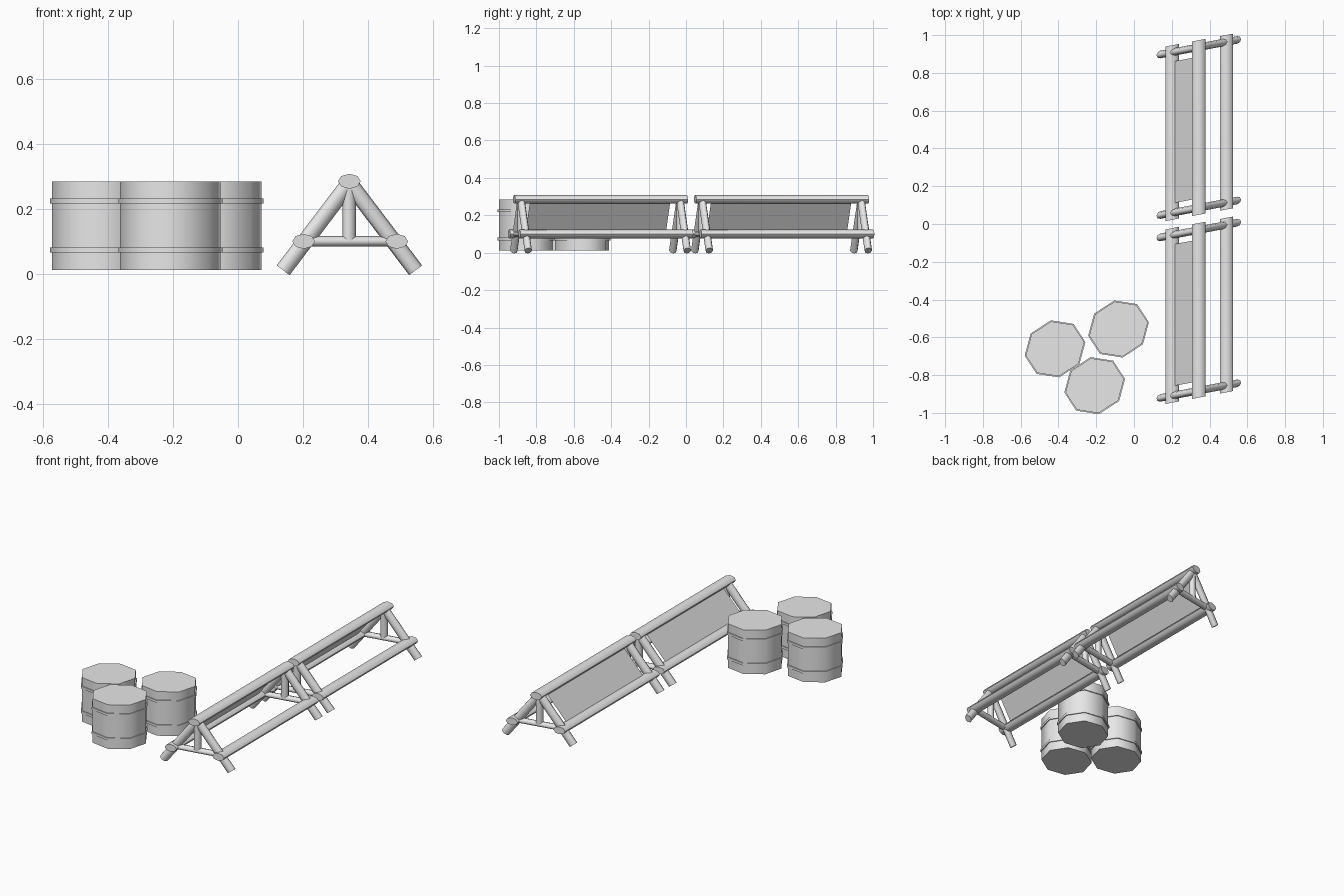
import bpy
import bmesh
import math
from mathutils import Vector

if "Cube" in bpy.data.objects:
    bpy.data.objects.remove(bpy.data.objects["Cube"], do_unlink=True)

grey = bpy.data.materials.new("plain grey")
grey.use_nodes = True
grey.diffuse_color = (0.8, 0.8, 0.8, 1)
grey.node_tree.nodes["Principled BSDF"].inputs["Base Color"].default_value = (0.8, 0.8, 0.8, 1)

SIDES = 8
RIDGE_X, SKEW = 0.343, 0.19


def finish(name, bm):
    """Turn a bmesh into a smooth object with sharp ends."""
    bmesh.ops.recalc_face_normals(bm, faces=bm.faces)
    mesh = bpy.data.meshes.new(name)
    bm.to_mesh(mesh)
    bm.free()
    mesh.materials.append(grey)
    obj = bpy.data.objects.new(name, mesh)
    bpy.context.collection.objects.link(obj)
    bpy.ops.object.select_all(action='DESELECT')
    obj.select_set(True)
    bpy.context.view_layer.objects.active = obj
    bpy.ops.object.shade_smooth_by_angle(angle=math.radians(60))
    return obj


def prism(bm, start, end, u, v, phase=0):
    """Eight-sided rod between two points, with cross-section half axes u and v."""
    rings = []
    for centre in (start, end):
        ring = []
        for i in range(SIDES):
            a = math.tau * i / SIDES + phase
            ring.append(bm.verts.new(centre + u * math.cos(a) + v * math.sin(a)))
        rings.append(ring)
        bm.faces.new(ring)
    for i in range(SIDES):
        j = (i + 1) % SIDES
        bm.faces.new((rings[0][i], rings[0][j], rings[1][j], rings[1][i]))


def skew(bm):
    """Lean the frame in plan, so its right side sits further back."""
    for vert in bm.verts:
        vert.co.y += SKEW * (vert.co.x - RIDGE_X)


def rod(name, start, end, u, width):
    start, end, u = Vector(start), Vector(end), Vector(u)
    v = (end - start).cross(u).normalized() * width
    bm = bmesh.new()
    prism(bm, start, end, u, v)
    skew(bm)
    finish(name, bm)


# Trestle frames: three rails, a trestle at each end and a sloping panel
def frame(label, mid):
    half = 0.462
    rails = {"top_rail": (RIDGE_X, 0.285), "left_rail": (0.489, 0.1), "right_rail": (0.202, 0.1)}
    for name, (x, z) in rails.items():
        rod(f"{label}_{name}", (x, mid - half, z), (x, mid + half, z), (0.035, 0, 0), 0.023)

    for end, side in (("front", -1), ("back", 1)):
        y = mid + side * 0.425
        part = f"{label}_{end}"
        for name, s in (("left_leg", 1), ("right_leg", -1)):
            rod(f"{part}_{name}", (RIDGE_X + s * 0.204, y, 0.011), (RIDGE_X, y, 0.28),
                (0, 0.02, 0), 0.025)
        rod(f"{part}_crossbar", (0.203, y, 0.1), (0.488, y, 0.1), (0, 0.02, 0), 0.016)
        rod(f"{part}_post", (RIDGE_X, y, 0.1), (RIDGE_X, y, 0.28), (0, 0.02, 0), 0.021)

    bm = bmesh.new()
    corners = [(0.202, -1, 0.1), (0.202, 1, 0.1), (RIDGE_X, 1, 0.285), (RIDGE_X, -1, 0.285)]
    bm.faces.new([bm.verts.new((x, mid + s * 0.375, z)) for x, s, z in corners])
    skew(bm)
    finish(f"{label}_panel", bm)


frame("front_frame", -0.457)
frame("back_frame", 0.511)


# Barrels: slightly oval drums with two hoops each
def barrel(label, x, y):
    turn = math.radians(33)
    long_axis = Vector((math.cos(turn), math.sin(turn), 0))
    short_axis = Vector((-math.sin(turn), math.cos(turn), 0))

    def drum(name, low, high, grow):
        bm = bmesh.new()
        prism(bm, Vector((x, y, low)), Vector((x, y, high)),
              long_axis * (0.161 + grow), short_axis * (0.144 + grow), math.pi / SIDES)
        finish(f"{label}_{name}", bm)

    drum("body", 0.012, 0.284, 0)
    drum("lower_hoop", 0.066, 0.081, 0.006)
    drum("upper_hoop", 0.217, 0.232, 0.006)


barrel("left_barrel", -0.082, -0.556)
barrel("right_barrel", -0.418, -0.661)
barrel("front_barrel", -0.208, -0.856)
